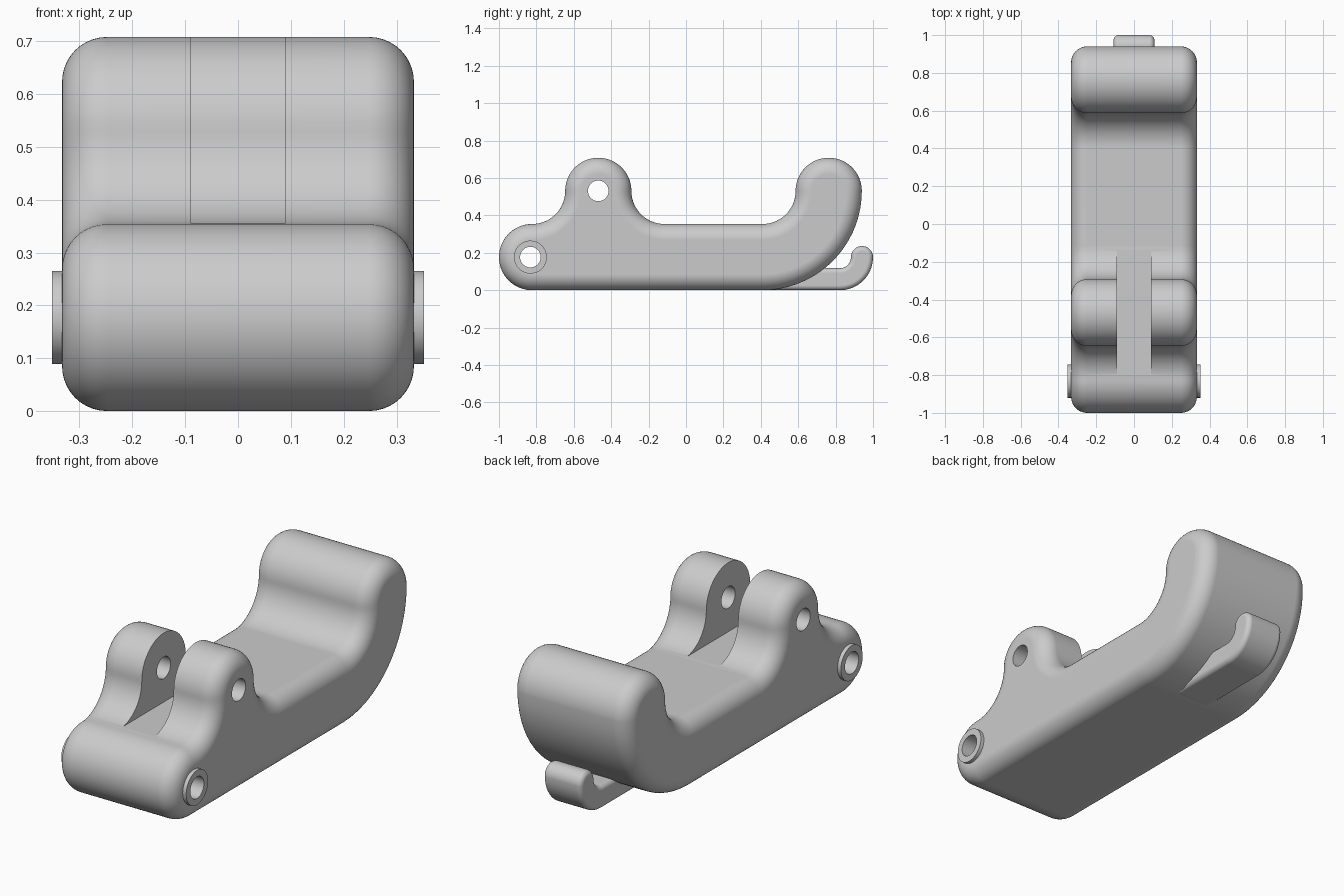
import bpy, bmesh, math
from mathutils import Matrix

if "Cube" in bpy.data.objects:
    bpy.data.objects.remove(bpy.data.objects["Cube"], do_unlink=True)

U = 0.177        # main arc radius: end, lugs and lip all share it
V = U / 3        # arc radius of the small catch
FRONT = -0.823   # centre of the rounded front end
LUG = FRONT + 2 * U
REAR = 0.409     # centre of the upswept rear arc
PIN = (-0.832, U)

grey = bpy.data.materials.new("plain grey")
grey.use_nodes = True
grey.diffuse_color = (0.6, 0.6, 0.6, 1)
grey.node_tree.nodes["Principled BSDF"].inputs["Base Color"].default_value = (0.6, 0.6, 0.6, 1)


def finish(name, bm):
    mesh = bpy.data.meshes.new(name)
    bmesh.ops.recalc_face_normals(bm, faces=bm.faces)
    bm.to_mesh(mesh)
    bm.free()
    mesh.materials.append(grey)
    obj = bpy.data.objects.new(name, mesh)
    bpy.context.collection.objects.link(obj)
    return obj


def outline(arcs, inset):
    """Points of a chain of tangent arcs; arcs that turn backwards are concave."""
    pts = []
    for cy, cz, r, a, b in arcs:
        radius = r - inset if b > a else r + inset
        steps = abs(b - a) // 5
        for i in range(steps + 1):
            t = math.radians(a + (b - a) * i / steps)
            pts.append((cy + radius * math.cos(t), cz + radius * math.sin(t)))
    return pts


def rounded_slab(name, arcs, half, bevel, steps=10):
    """Sweep the outline across x with rounded side edges."""
    angles = [math.pi / 2 * i / steps for i in range(steps + 1)]
    right = [(half - bevel + bevel * math.sin(t), bevel * (1 - math.cos(t))) for t in angles]
    sections = [(-x, d) for x, d in reversed(right)] + right
    bm = bmesh.new()
    rings = [[bm.verts.new((x, y, z)) for y, z in outline(arcs, d)] for x, d in sections]
    n = len(rings[0])
    for r0, r1 in zip(rings, rings[1:]):
        for i in range(n):
            j = (i + 1) % n
            bm.faces.new((r0[i], r0[j], r1[j], r1[i]))
    bm.faces.new(rings[0])
    bm.faces.new(rings[-1])
    bmesh.ops.remove_doubles(bm, verts=bm.verts, dist=1e-5)
    return finish(name, bm)


def cross_cylinder(name, centre, radius, half):
    bm = bmesh.new()
    place = Matrix.Translation((0, *centre)) @ Matrix.Rotation(math.pi / 2, 4, 'Y')
    bmesh.ops.create_cone(bm, cap_ends=True, segments=64, radius1=radius,
                          radius2=radius, depth=2 * half, matrix=place)
    return finish(name, bm)


def combine(target, tool, operation):
    bpy.context.view_layer.objects.active = target
    mod = target.modifiers.new(tool.name, 'BOOLEAN')
    mod.operation = operation
    mod.solver = 'EXACT'
    mod.object = tool
    bpy.ops.object.modifier_apply(modifier=mod.name)
    bpy.data.objects.remove(tool, do_unlink=True)


def smooth(obj):
    bpy.ops.object.select_all(action='DESELECT')
    obj.select_set(True)
    bpy.context.view_layer.objects.active = obj
    bpy.ops.object.shade_smooth_by_angle(angle=math.radians(25))
    mod = obj.modifiers.new("even shading", 'WEIGHTED_NORMAL')
    mod.keep_sharp = True


def upswept_end(centre, r):
    """Outer sweep, round tip and inner hollow."""
    return [(centre, 3 * r, 3 * r, 270, 360),
            (centre + 2 * r, 3 * r, r, 0, 180),
            (centre, 3 * r, r, 360, 270)]


# Main body: round front, upswept rear lip and lug hump
body = rounded_slab("body", [(FRONT, U, U, 90, 270)] + upswept_end(REAR, U) + [
    (LUG + 2 * U, 3 * U, U, 270, 180),
    (LUG, 3 * U, U, 0, 180),
    (FRONT, 3 * U, U, 360, 270)], 0.333, 0.085)

# Slot that splits the hump into two lugs
bm = bmesh.new()
bmesh.ops.create_cube(bm, matrix=Matrix.Translation((0, LUG, 0.656))
                      @ Matrix.Diagonal((0.18, 0.9, 0.6, 1)))
combine(body, finish("slot", bm), 'DIFFERENCE')

# Hinge bosses at the front, then both cross holes
combine(body, cross_cylinder("hinge_boss", PIN, 0.088, 0.352), 'UNION')
for hole_name, centre in (("hinge_hole", PIN), ("lug_hole", (LUG, 3 * U))):
    combine(body, cross_cylinder(hole_name, centre, 0.055, 0.6), 'DIFFERENCE')
smooth(body)

# Small catch under the rear lip
catch = rounded_slab("rear_catch", [(0.46, V, V, 90, 270)] + upswept_end(1 - 3 * V, V),
                     0.108, 0.026, 6)
smooth(catch)
